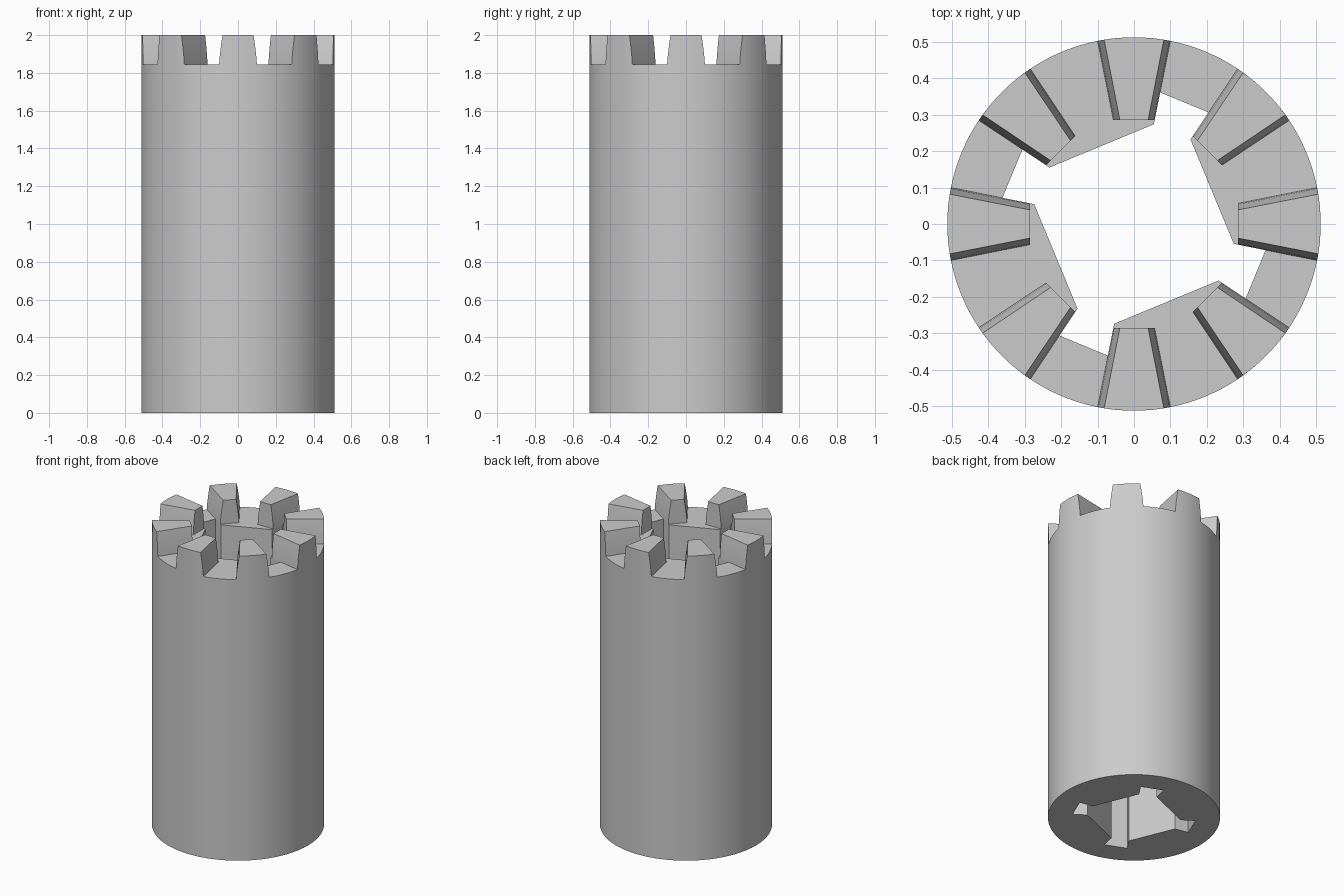
import bpy
import bmesh
from math import sin, cos, asin, radians, pi

if "Cube" in bpy.data.objects:
    bpy.data.objects.remove(bpy.data.objects["Cube"])

R = 0.512            # outer radius
FLOOR = 1.845        # level of the gaps between teeth
TOP = 2.0
HALF = radians(11.25)
R_FLAT = 0.2365      # bore corner radius beside a flat
R_KEY = 0.279        # bore corner radius beside a keyway
R_SLOT = 0.368       # keyway floor corner radius
TOOTH_IN = 0.285     # distance of the tooth inner face
ARC = 8              # outer segments per sector

steel = bpy.data.materials.new("plain grey")
steel.diffuse_color = (0.6, 0.6, 0.6, 1)
steel.use_nodes = True
steel.node_tree.nodes["Principled BSDF"].inputs["Base Color"].default_value = steel.diffuse_color


def polar(r, a, z):
    return (r * cos(a), r * sin(a), z)


def finish(bm, name):
    bmesh.ops.remove_doubles(bm, verts=bm.verts, dist=1e-5)
    bmesh.ops.recalc_face_normals(bm, faces=bm.faces)
    mesh = bpy.data.meshes.new(name)
    bm.to_mesh(mesh)
    bm.free()
    mesh.materials.append(steel)
    ob = bpy.data.objects.new(name, mesh)
    bpy.context.collection.objects.link(ob)
    bpy.ops.object.select_all(action='DESELECT')
    bpy.context.view_layer.objects.active = ob
    ob.select_set(True)
    bpy.ops.object.shade_smooth_by_angle(angle=radians(30))


# Sleeve: sixteen sectors alternating tooth seat, flat, tooth seat, keyway
bm = bmesh.new()


def face(points):
    bm.faces.new([bm.verts.new(p) for p in points])


def wall(r0, a0, r1, a1):
    face([polar(r0, a0, 0), polar(r1, a1, 0),
          polar(r1, a1, FLOOR), polar(r0, a0, FLOOR)])


for k in range(16):
    mid = k * pi / 8
    lo, hi = mid - HALF, mid + HALF
    kind = k % 4
    r_lo, r_hi = [(R_KEY, R_FLAT), (R_FLAT, R_FLAT),
                  (R_FLAT, R_KEY), (R_SLOT, R_SLOT)][kind]
    angles = [lo + (hi - lo) * i / ARC for i in range(ARC + 1)]
    for a, b in zip(angles, angles[1:]):
        wall(R, a, R, b)
    wall(r_lo, lo, r_hi, hi)
    if kind == 3:                       # keyway side walls
        wall(R_KEY, lo, R_SLOT, lo)
        wall(R_KEY, hi, R_SLOT, hi)
    face([polar(R, a, 0) for a in angles]
         + [polar(r_hi, hi, 0), polar(r_lo, lo, 0)])
    if k % 2:                           # gap floor
        outer = [polar(R, a, FLOOR) for a in angles]
    else:                               # ledge in front of a tooth
        r = TOOTH_IN / cos(HALF)
        outer = [polar(r, lo, FLOOR), polar(r, hi, FLOOR)]
    face(outer + [polar(r_hi, hi, FLOOR), polar(r_lo, lo, FLOOR)])

# Crown teeth: radial wedges whose flanks lean in towards the top
LEVELS = 5
for k in range(0, 16, 2):
    mid = k * pi / 8
    rings = []
    for j in range(LEVELS):
        h = j / (LEVELS - 1)
        inset = 0.018 * h ** 1.4
        z = FLOOR + (TOP - FLOOR) * h
        a = asin((R * sin(HALF) - inset) / R)
        t = TOOTH_IN * sin(HALF) / cos(HALF) - inset
        ring = [polar(R, mid - a + 2 * a * i / ARC, z) for i in range(ARC + 1)]
        for s in (t, -t):
            ring.append((TOOTH_IN * cos(mid) - s * sin(mid),
                         TOOTH_IN * sin(mid) + s * cos(mid), z))
        rings.append(ring)
    for low, up in zip(rings, rings[1:]):
        for i in range(len(low)):
            n = (i + 1) % len(low)
            face([low[i], low[n], up[n], up[i]])
    face(rings[-1])

finish(bm, "crown_sleeve")
